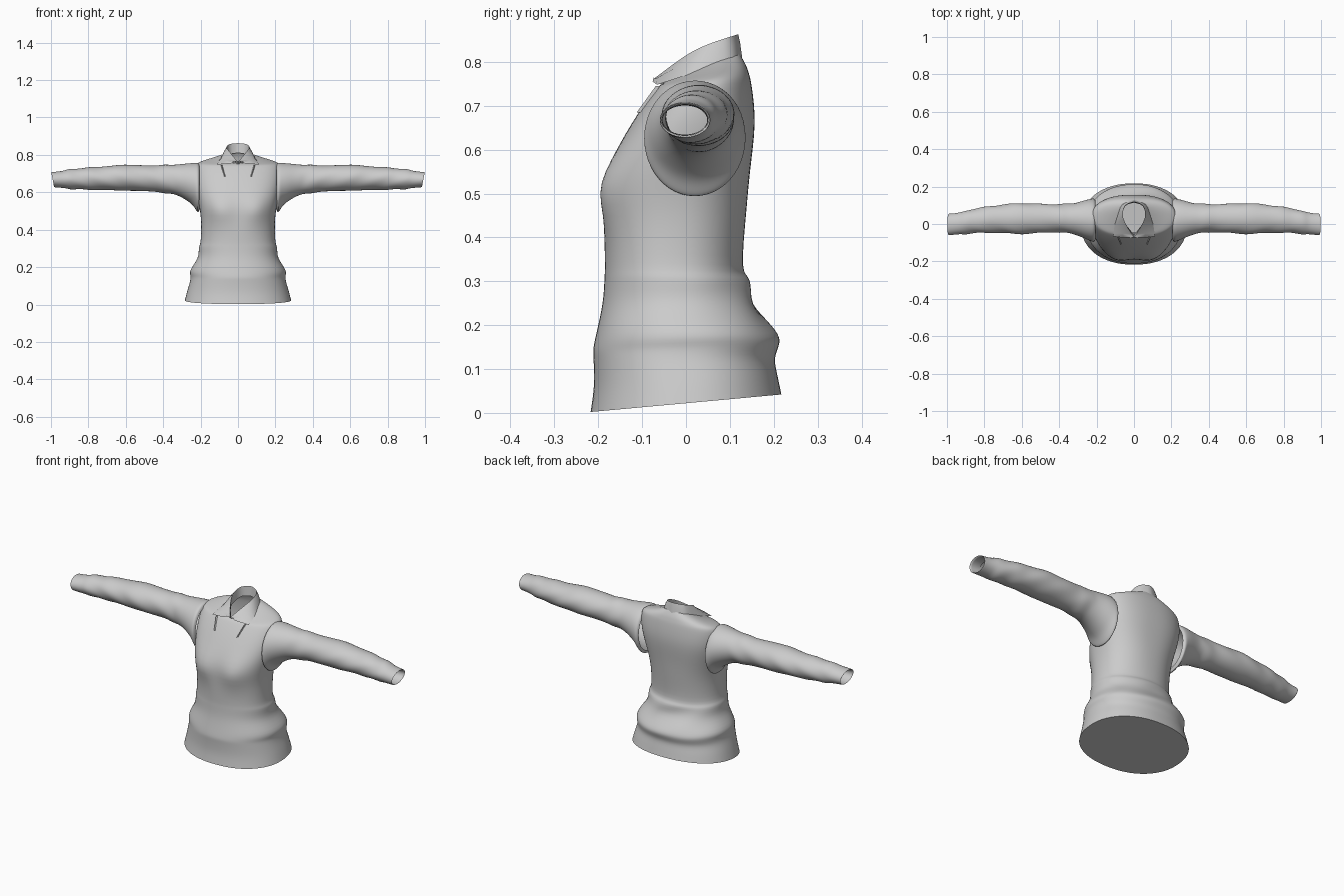
import bpy, bmesh, math

if "Cube" in bpy.data.objects:
    bpy.data.objects.remove(bpy.data.objects["Cube"])

cloth = bpy.data.materials.new("grey cloth")
cloth.diffuse_color = (0.6, 0.6, 0.6, 1)
cloth.use_nodes = True
cloth.node_tree.nodes["Principled BSDF"].inputs["Base Color"].default_value = cloth.diffuse_color


def gauss(d, w):
    return math.exp(-(d / w) ** 2)


def spow(v, e):
    return math.copysign(abs(v) ** e, v)


def resample(keys, steps):
    """Smooth curve through key tuples."""
    out = []
    for i in range(len(keys) - 1):
        quad = (keys[max(i - 1, 0)], keys[i], keys[i + 1], keys[min(i + 2, len(keys) - 1)])
        for k in range(steps):
            t = k / steps
            out.append(tuple(
                b + 0.5 * t * (c - a + t * (2 * a - 5 * b + 4 * c - d + t * (3 * (b - c) + d - a)))
                for a, b, c, d in zip(*quad)))
    return out + [tuple(keys[-1])]


def loft(name, rows, closed=True, cap_start=False, mirror=False, subsurf=1, angle=50):
    """Stretch a skin through rows of points."""
    bm = bmesh.new()
    crease = bm.edges.layers.float.new("crease_edge")
    grid = [[bm.verts.new(p) for p in row] for row in rows]
    n = len(rows[0])
    for a, b in zip(grid, grid[1:]):
        for i in range(n if closed else n - 1):
            j = (i + 1) % n
            bm.faces.new((a[i], a[j], b[j], b[i]))
    if cap_start:
        cap = bm.faces.new(grid[0][::-1])
        for e in cap.edges:
            e.smooth = False
            e[crease] = 1.0
    bmesh.ops.recalc_face_normals(bm, faces=bm.faces)
    mesh = bpy.data.meshes.new(name)
    bm.to_mesh(mesh)
    bm.free()
    mesh.materials.append(cloth)
    ob = bpy.data.objects.new(name, mesh)
    bpy.context.collection.objects.link(ob)
    bpy.ops.object.select_all(action='DESELECT')
    bpy.context.view_layer.objects.active = ob
    ob.select_set(True)
    bpy.ops.object.shade_smooth_by_angle(angle=math.radians(angle))
    if mirror:
        ob.modifiers.new("mirror", 'MIRROR')
    if subsurf:
        s = ob.modifiers.new("smooth", 'SUBSURF')
        s.levels = s.render_levels = subsurf


# Torso: front height, back height, half width, front y, back y
torso_keys = [
    (0.002, 0.042, 0.285, -0.218, 0.218),
    (0.06, 0.085, 0.272, -0.210, 0.209),
    (0.12, 0.125, 0.257, -0.211, 0.202),
    (0.145, 0.16, 0.254, -0.212, 0.214),
    (0.18, 0.19, 0.256, -0.205, 0.202),
    (0.25, 0.25, 0.214, -0.190, 0.154),
    (0.31, 0.305, 0.210, -0.186, 0.144),
    (0.34, 0.33, 0.200, -0.185, 0.128),
    (0.45, 0.45, 0.197, -0.186, 0.137),
    (0.55, 0.55, 0.212, -0.180, 0.146),
    (0.66, 0.66, 0.232, -0.124, 0.158),
    (0.73, 0.745, 0.228, -0.076, 0.150),
    (0.745, 0.775, 0.206, -0.062, 0.143),
    (0.750, 0.797, 0.150, -0.054, 0.135),
    (0.755, 0.825, 0.068, -0.047, 0.118),
]
N = 48
rows = []
for zf, zb, hw, yf, yb in resample(torso_keys, 2):
    power = 2 / (2.2 + 0.3 * gauss(zf - 0.6, 0.12))
    row = []
    for i in range(N):
        a = 2 * math.pi * i / N
        c, s = spow(math.cos(a), power), spow(math.sin(a), power)
        x, y = hw * c, (yf + yb) / 2 + (yb - yf) / 2 * s
        z = (zf + zb) / 2 + (zb - zf) / 2 * s
        if s < 0:  # bust
            y -= 0.024 * gauss(abs(x) - 0.10, 0.07) * gauss(z - 0.505, 0.06)
        elif 0.15 < z < 0.35:  # slanting folds in the small of the back
            y += 0.007 * s * math.sin(22 * x + 45 * z) * gauss(z - 0.25, 0.06)
        row.append((x, y, z))
    rows.append(row)
loft("torso", rows, cap_start=True)

# Sleeves: distance out, low z, high z, front y, back y
sleeve_keys = [
    (0.205, 0.510, 0.745, -0.082, 0.125),
    (0.216, 0.492, 0.758, -0.097, 0.137),
    (0.25, 0.538, 0.757, -0.084, 0.131),
    (0.33, 0.585, 0.749, -0.054, 0.110),
    (0.43, 0.602, 0.743, -0.044, 0.106),
    (0.60, 0.609, 0.747, -0.054, 0.111),
    (0.74, 0.613, 0.736, -0.047, 0.100),
    (0.86, 0.617, 0.726, -0.049, 0.080),
    (0.95, 0.623, 0.713, -0.056, 0.060),
    (1.0, 0.627, 0.708, -0.061, 0.056),
]
sleeve = resample(sleeve_keys, 4)
# cuff edge turned back inside
for x, inset in ((0.998, 0.005), (0.94, 0.007)):
    _, zl, zh, yf, yb = sleeve_keys[-1]
    sleeve.append((x, zl + inset, zh - inset, yf + inset, yb - inset))
M = 24
rows = []
for x, zl, zh, yf, yb in sleeve:
    # raised wrinkle rings, strongest above and below
    puff = sum(0.008 * gauss(x - p, 0.016) for p in (0.39, 0.62, 0.79, 0.90))
    slant = 0.0075 * max(0, (x - 0.6) / 0.4)
    row = []
    for i in range(M):
        a = 2 * math.pi * i / M
        c, s = math.cos(a), math.sin(a)
        k = 1 + 0.04 * math.sin(3 * a + 40 * x) * (0.35 < x < 0.93)
        row.append((x - slant * (1 - s),
                    (yf + yb) / 2 + ((yb - yf) / 2 + puff * 0.5) * c * k,
                    (zl + zh) / 2 + ((zh - zl) / 2 + puff * abs(s)) * s))
    rows.append(row)
loft("sleeves", rows, mirror=True)

# Collar: stand foot, fold line and flap edge, from front to centre back
foot = [(0.004, -0.052, 0.748), (0.052, 0.010, 0.768), (0.062, 0.050, 0.782),
        (0.045, 0.098, 0.803), (0, 0.114, 0.810)]
fold = [(0.002, -0.070, 0.764), (0.044, 0.000, 0.815), (0.060, 0.050, 0.840),
        (0.046, 0.100, 0.857), (0, 0.119, 0.863)]
edge = [(0.112, -0.066, 0.748), (0.104, -0.010, 0.766), (0.090, 0.045, 0.784),
        (0.064, 0.106, 0.803), (0, 0.128, 0.810)]
foot, fold, edge = (resample(line, 3) for line in (foot, fold, edge))
# front corner of the flap runs back to the neck opening
foot.insert(0, foot[0])
fold.insert(0, fold[0])
edge.insert(0, (0.036, -0.076, 0.755))
foot[0] = (0.002, -0.054, 0.747)
fold[0] = (0.0, -0.072, 0.762)
middle = [((p[0] + q[0]) / 2, (p[1] + q[1]) / 2, (p[2] + q[2]) / 2 + 0.006)
          for p, q in zip(fold, edge)]
loft("collar", [foot, fold, middle, edge], closed=False, mirror=True, subsurf=0, angle=60)

# Raised creases running down from the collar
rows = []
for i in range(5):
    x, z = 0.088 - 0.0045 * i, 0.745 - 0.015 * i
    y = -0.073 - (0.745 - z) * 0.72
    rows.append([(x - 0.004, y + 0.014, z), (x, y + 0.004, z), (x + 0.004, y + 0.014, z)])
loft("chest_creases", rows, closed=False, mirror=True, subsurf=0)
